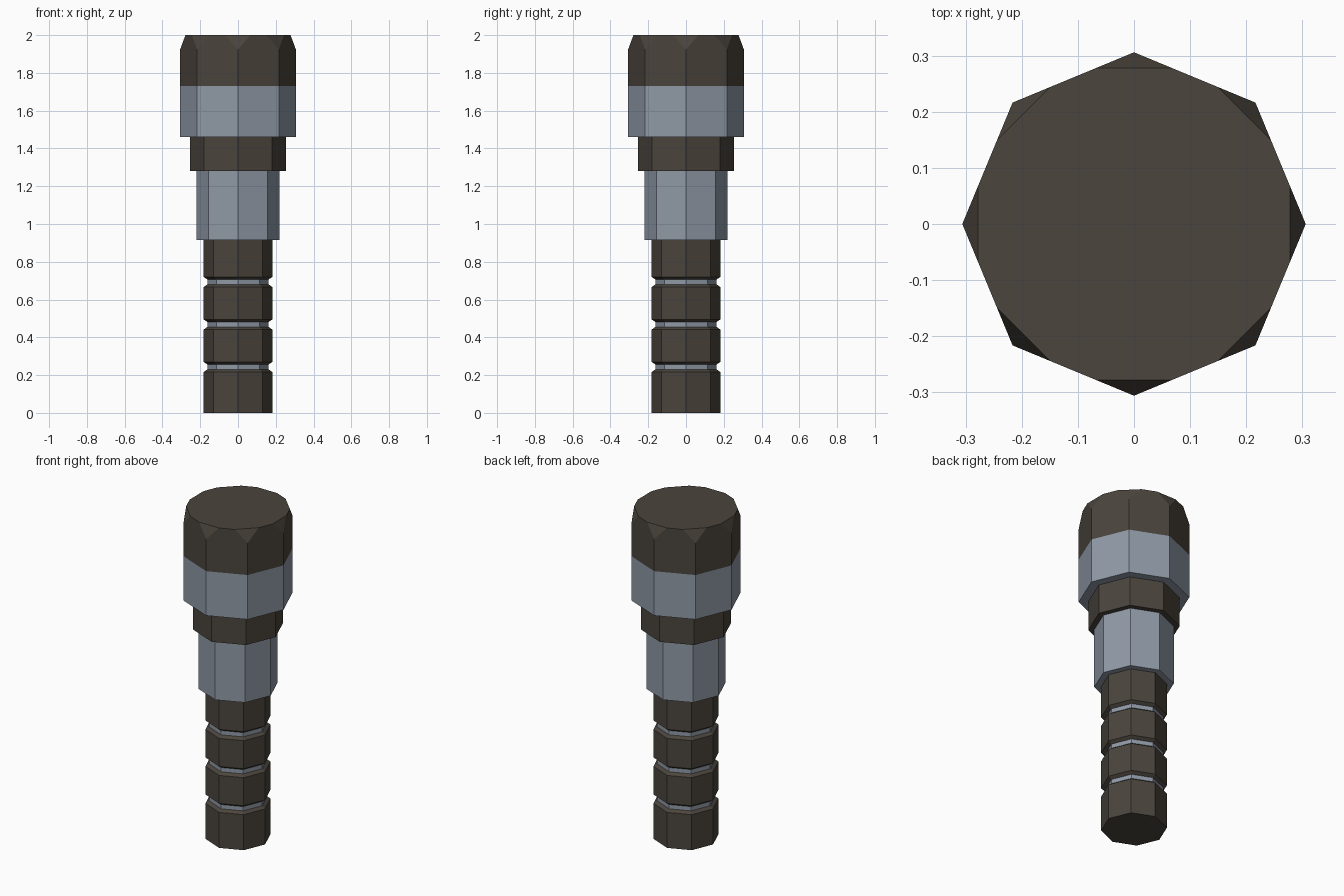
import bpy
import bmesh
from math import cos, sin, pi

SIDES = 8

cube = bpy.data.objects.get("Cube")
if cube:
    bpy.data.objects.remove(cube, do_unlink=True)


def make_material(name, colour):
    mat = bpy.data.materials.new(name)
    mat.use_nodes = True
    mat.diffuse_color = colour
    bsdf = mat.node_tree.nodes["Principled BSDF"]
    bsdf.inputs["Base Color"].default_value = colour
    bsdf.inputs["Roughness"].default_value = 0.7
    return mat


dark = make_material("dark brown", (0.07, 0.058, 0.046, 1))
steel = make_material("blue grey", (0.28, 0.32, 0.385, 1))


def ring(bm, radius, z):
    """Octagon of vertices with a corner on each axis."""
    angles = [2 * pi * i / SIDES for i in range(SIDES)]
    return [bm.verts.new((radius * cos(a), radius * sin(a), z)) for a in angles]


def finish(bm, name, materials):
    bmesh.ops.recalc_face_normals(bm, faces=bm.faces)
    mesh = bpy.data.meshes.new(name)
    bm.to_mesh(mesh)
    bm.free()
    for mat in materials:
        mesh.materials.append(mat)
    obj = bpy.data.objects.new(name, mesh)
    bpy.context.scene.collection.objects.link(obj)
    return obj


def stack(name, profile, materials, core_radius=0):
    """Closed octagonal solid; walls at the core radius get the second material."""
    bm = bmesh.new()
    rings = [ring(bm, r, z) for r, z in profile]
    bm.faces.new(rings[0])
    bm.faces.new(rings[-1])
    for k in range(len(rings) - 1):
        low, high = rings[k], rings[k + 1]
        is_core = profile[k][0] == profile[k + 1][0] == core_radius
        for i in range(SIDES):
            j = (i + 1) % SIDES
            face = bm.faces.new((low[i], low[j], high[j], high[i]))
            face.material_index = int(is_core)
    return finish(bm, name, materials)


# Handle with three bevelled grooves showing the metal core
GRIP, CORE = 0.182, 0.162
grip_profile = [(GRIP, 0)]
for z in (0.243, 0.468, 0.693):
    grip_profile += [(GRIP, z - 0.027), (CORE, z - 0.013),
                     (CORE, z + 0.013), (GRIP, z + 0.027)]
grip_profile.append((GRIP, 0.915))
stack("grooved_grip", grip_profile, [dark, steel], CORE)

# Stepped sleeves
stack("shaft_sleeve", [(0.22, 0.915), (0.22, 1.28)], [steel])
stack("neck_collar", [(0.253, 1.28), (0.253, 1.46)], [dark])
stack("head_band", [(0.306, 1.46), (0.306, 1.73)], [steel])


# Head cap with its eight top corners cut off
def head_cap(radius, z_low, z_cut, z_top, cut):
    bm = bmesh.new()
    low = ring(bm, radius, z_low)
    corner = ring(bm, radius, z_cut)
    before, after = [], []
    for i in range(SIDES):
        here = corner[i].co
        for points, near in ((before, corner[i - 1].co),
                             (after, corner[(i + 1) % SIDES].co)):
            p = here.lerp(near, cut)
            p.z = z_top
            points.append(bm.verts.new(p))
    bm.faces.new(low)
    bm.faces.new([v for pair in zip(before, after) for v in pair])
    for i in range(SIDES):
        j = (i + 1) % SIDES
        bm.faces.new((low[i], low[j], corner[j], before[j], after[i], corner[i]))
        bm.faces.new((corner[i], after[i], before[i]))
    return finish(bm, "head_cap", [dark])


head_cap(0.306, 1.73, 1.925, 2.0, 0.31)
